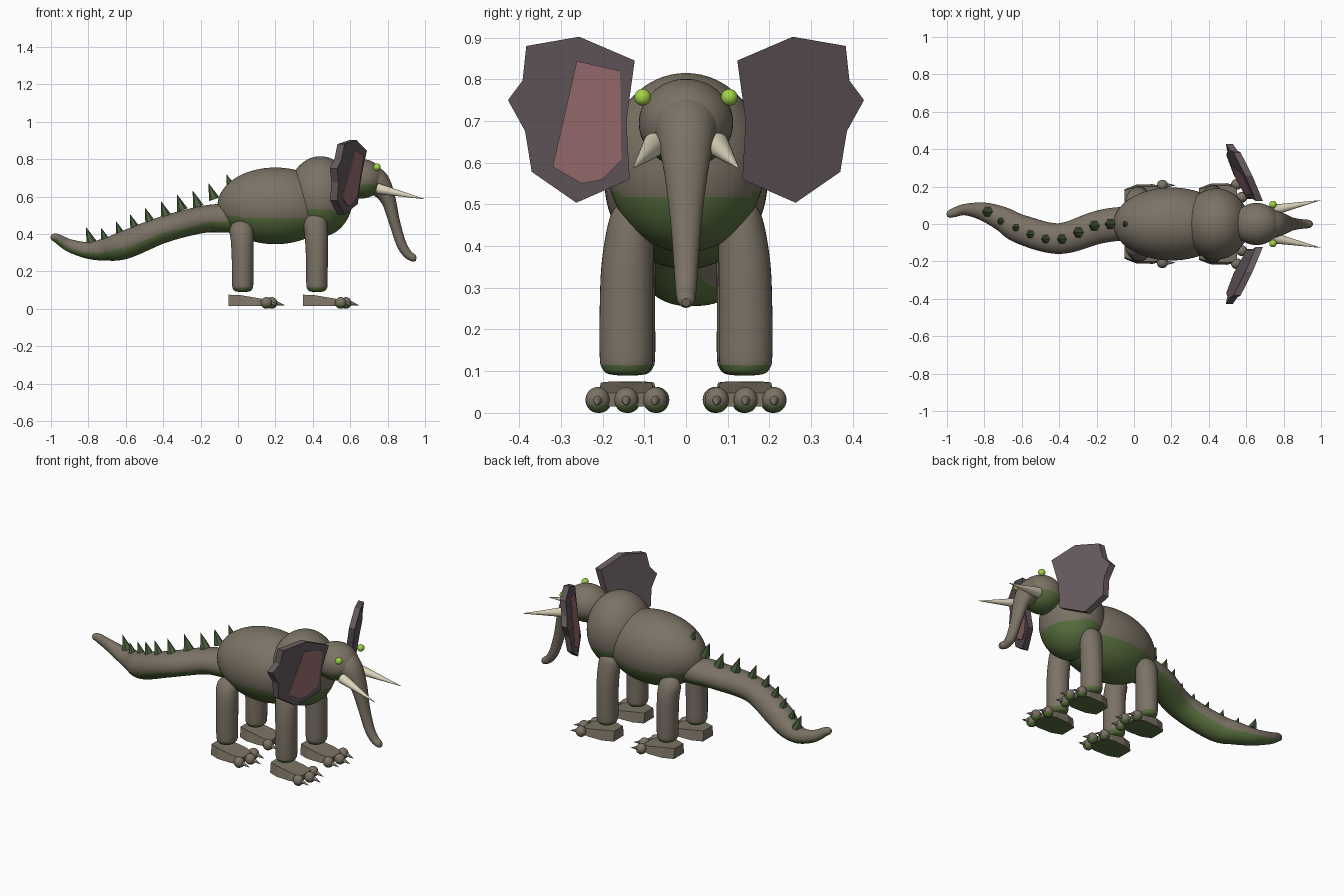
import bpy, bmesh, math
from mathutils import Vector, Matrix

if "Cube" in bpy.data.objects:
    bpy.data.objects.remove(bpy.data.objects["Cube"])


def mat(name, r, g, b):
    m = bpy.data.materials.new(name)
    m.diffuse_color = (r, g, b, 1)
    m.use_nodes = True
    m.node_tree.nodes["Principled BSDF"].inputs["Base Color"].default_value = m.diffuse_color
    return m


SKIN = mat("grey_brown_skin", 0.20, 0.17, 0.13)
GREEN = mat("mossy_underside", 0.10, 0.165, 0.05)
SPINE = mat("dark_green_spine", 0.07, 0.125, 0.045)
EAR = mat("purple_grey_ear", 0.13, 0.10, 0.11)
PINK = mat("inner_ear_pink", 0.34, 0.165, 0.17)
IVORY = mat("ivory", 0.72, 0.66, 0.50)
EYE = mat("lime_eye", 0.36, 0.65, 0.06)


def finish(name, bm, mats, smooth=True):
    """Make the object; a second material goes on downward faces."""
    bmesh.ops.recalc_face_normals(bm, faces=bm.faces)
    bm.normal_update()
    for f in bm.faces:
        if len(mats) > 1 and f.normal.z < -0.31:
            f.material_index = 1
    me = bpy.data.meshes.new(name)
    bm.to_mesh(me)
    bm.free()
    for m in mats:
        me.materials.append(m)
    ob = bpy.data.objects.new(name, me)
    bpy.context.collection.objects.link(ob)
    if smooth:
        bpy.context.view_layer.objects.active = ob
        ob.select_set(True)
        bpy.ops.object.shade_smooth_by_angle(angle=math.radians(40))
        ob.select_set(False)
    return ob


def ball(name, c, r, mats, u=48, v=32):
    bm = bmesh.new()
    bmesh.ops.create_uvsphere(bm, u_segments=u, v_segments=v, radius=1,
                              matrix=Matrix.Translation(c) @ Matrix.Diagonal((*r, 1)))
    return finish(name, bm, mats)


def cone(name, base, tip, r, n, m, smooth=True):
    base, tip = Vector(base), Vector(tip)
    d = tip - base
    mx = Matrix.Translation((base + tip) / 2) @ d.to_track_quat('Z', 'Y').to_matrix().to_4x4()
    bm = bmesh.new()
    bmesh.ops.create_cone(bm, cap_ends=True, segments=n, radius1=r, radius2=0.0005,
                          depth=d.length, matrix=mx)
    return finish(name, bm, [m], smooth)


def tube(name, pts, mats, n=36, steps=6):
    """Smooth loft through points (x, y, z, side radius, other radius)."""
    P = [pts[0]] + pts + [pts[-1]]
    path = []
    for i in range(1, len(P) - 2):
        for s in range(steps):
            t = s / steps
            path.append([0.5 * (2 * b + (c - a) * t + (2 * a - 5 * b + 4 * c - d) * t * t
                                + (3 * b - a - 3 * c + d) * t ** 3)
                         for a, b, c, d in zip(*P[i - 1:i + 3])])
    path.append(list(pts[-1]))
    bm = bmesh.new()
    rings = []
    for i, p in enumerate(path):
        t = (Vector(path[min(i + 1, len(path) - 1)][:3]) - Vector(path[max(i - 1, 0)][:3])).normalized()
        a = Vector((0, 1, 0))
        a = (a - t * a.dot(t)).normalized()
        b = t.cross(a)
        rings.append([bm.verts.new(Vector(p[:3]) + a * p[3] * math.cos(w) + b * p[4] * math.sin(w))
                      for w in (2 * math.pi * k / n for k in range(n))])
    for r, q in zip(rings, rings[1:]):
        for k in range(n):
            bm.faces.new((r[k], r[(k + 1) % n], q[(k + 1) % n], q[k]))
    bm.faces.new(rings[0])
    bm.faces.new(rings[-1])
    return finish(name, bm, mats)


def slab(name, front, back, mats):
    """Solid between two matching outlines."""
    bm = bmesh.new()
    f = [bm.verts.new(p) for p in front]
    b = [bm.verts.new(p) for p in back]
    bm.faces.new(f)
    bm.faces.new(b[::-1])
    for i in range(len(f)):
        j = (i + 1) % len(f)
        bm.faces.new((f[i], b[i], b[j], f[j]))
    return finish(name, bm, mats, smooth=False)


TWO = [SKIN, GREEN]

# body, chest and head
ball("body", (0.20, 0, 0.55), (0.31, 0.195, 0.205), TWO, 64, 48)
ball("chest", (0.44, 0, 0.60), (0.175, 0.19, 0.215), TWO, 64, 48)
ball("head", (0.655, 0, 0.695), (0.125, 0.113, 0.106), TWO)

# trunk
tube("trunk", [(0.66, 0, 0.70, 0.09, 0.09), (0.74, 0, 0.675, 0.075, 0.073),
               (0.80, 0, 0.59, 0.055, 0.042), (0.836, 0, 0.465, 0.038, 0.03),
               (0.872, 0, 0.35, 0.029, 0.027), (0.905, 0, 0.295, 0.025, 0.024),
               (0.938, 0, 0.271, 0.021, 0.02), (0.953, 0, 0.265, 0.01, 0.01)], [SKIN])

# tail
tail = [(0.05, 0, 0.49, 0.09, 0.09), (-0.08, 0, 0.485, 0.09, 0.078), (-0.2, -0.02, 0.475, 0.088, 0.072),
        (-0.4, -0.078, 0.423, 0.082, 0.071), (-0.6, -0.03, 0.343, 0.078, 0.075),
        (-0.7, 0.025, 0.318, 0.066, 0.062), (-0.8, 0.065, 0.312, 0.05, 0.045),
        (-0.9, 0.077, 0.338, 0.031, 0.034), (-0.965, 0.06, 0.375, 0.024, 0.025),
        (-0.99, 0.05, 0.384, 0.018, 0.018), (-1.0, 0.046, 0.387, 0.006, 0.006)]
tube("tail", tail, TWO, n=48, steps=10)

# back spines: x, y, tip height
spines = [(-0.04, 0, 0.72), (-0.135, 0, 0.67), (-0.22, -0.01, 0.63), (-0.305, -0.045, 0.612),
          (-0.39, -0.08, 0.575), (-0.475, -0.08, 0.54), (-0.555, -0.055, 0.505),
          (-0.63, -0.02, 0.467), (-0.71, 0.015, 0.432), (-0.79, 0.065, 0.435)]
for i, (x, y, z) in enumerate(spines):
    cone(f"spine_{i + 1}", (x + 0.008, y, z - 0.085), (x - 0.022, y, z), 0.03, 6, SPINE, False)

# ears
ear_yz = [(0.123, 0.845), (0.256, 0.902), (0.383, 0.88), (0.392, 0.797), (0.427, 0.75),
          (0.386, 0.676), (0.37, 0.578), (0.263, 0.504), (0.135, 0.56), (0.143, 0.70)]
pink_yz = [(0.158, 0.82), (0.262, 0.844), (0.32, 0.59), (0.25, 0.55), (0.2, 0.56), (0.155, 0.605)]


def ear_plane(pts, s, off):
    return [(0.645 - 0.48 * (y - 0.13) + 0.15 * (z - 0.7) + off, s * y, z) for y, z in pts]


for s, side in ((-1, "right"), (1, "left")):
    slab(f"{side}_ear", ear_plane(ear_yz, s, 0.019), ear_plane(ear_yz, s, -0.019), [EAR])
    # the pink patch faces forward on the right ear and backward on the left
    slab(f"{side}_inner_ear", ear_plane(pink_yz, s, -s * 0.023), ear_plane(pink_yz, s, -s * 0.016), [PINK])
    # tusks and eyes
    cone(f"{side}_tusk", (0.745, s * 0.075, 0.643), (0.998, s * 0.127, 0.586), 0.029, 24, IVORY)
    ball(f"{side}_eye", (0.743, s * 0.104, 0.757), (0.02, 0.02, 0.02), [EYE], 24, 16)

    # legs, feet, toes and claws
    for end, x, y, top in (("hind", 0.025, 0.138, 0.46), ("front", 0.422, 0.143, 0.50)):
        n = f"{side}_{end}"
        tube(f"{n}_leg", [(x, s * y, 0.09, 0.02, 0.02), (x, s * y, 0.094, 0.045, 0.04),
                          (x, s * y, 0.107, 0.058, 0.052), (x, s * y, 0.135, 0.064, 0.057),
                          (x, s * y, 0.25, 0.064, 0.058),
                          (x - 0.002, s * (y - 0.003), 0.36, 0.062, 0.061),
                          (x - 0.008, s * (y - 0.012), top - 0.04, 0.053, 0.062),
                          (x - 0.01, s * (y - 0.016), top - 0.005, 0.035, 0.045),
                          (x - 0.01, s * (y - 0.018), top + 0.01, 0.01, 0.01)], TWO)
        fx = x - 0.025
        rows = [(-0.05, 0.048, 0.075), (0.01, 0.072, 0.073), (0.10, 0.075, 0.058), (0.155, 0.062, 0.048)]
        loop = [(a, w, h) for a, w, h in rows] + [(a, -w, h) for a, w, h in rows[::-1]]
        slab(f"{n}_foot", [(fx + a, s * y + w * 0.85, h) for a, w, h in loop],
             [(fx + a, s * y + w, 0.015) for a, w, h in loop], TWO)
        for k in (-1, 0, 1):
            tx, ty = fx + (0.18 if k == 0 else 0.152), s * y + k * 0.069
            ball(f"{n}_toe_{k + 2}", (tx, ty, 0.031), (0.03, 0.029, 0.031), TWO, 24, 16)
            cone(f"{n}_claw_{k + 2}", (tx + 0.018, ty, 0.032), (tx + 0.07, ty, 0.018), 0.013, 10, SKIN)
